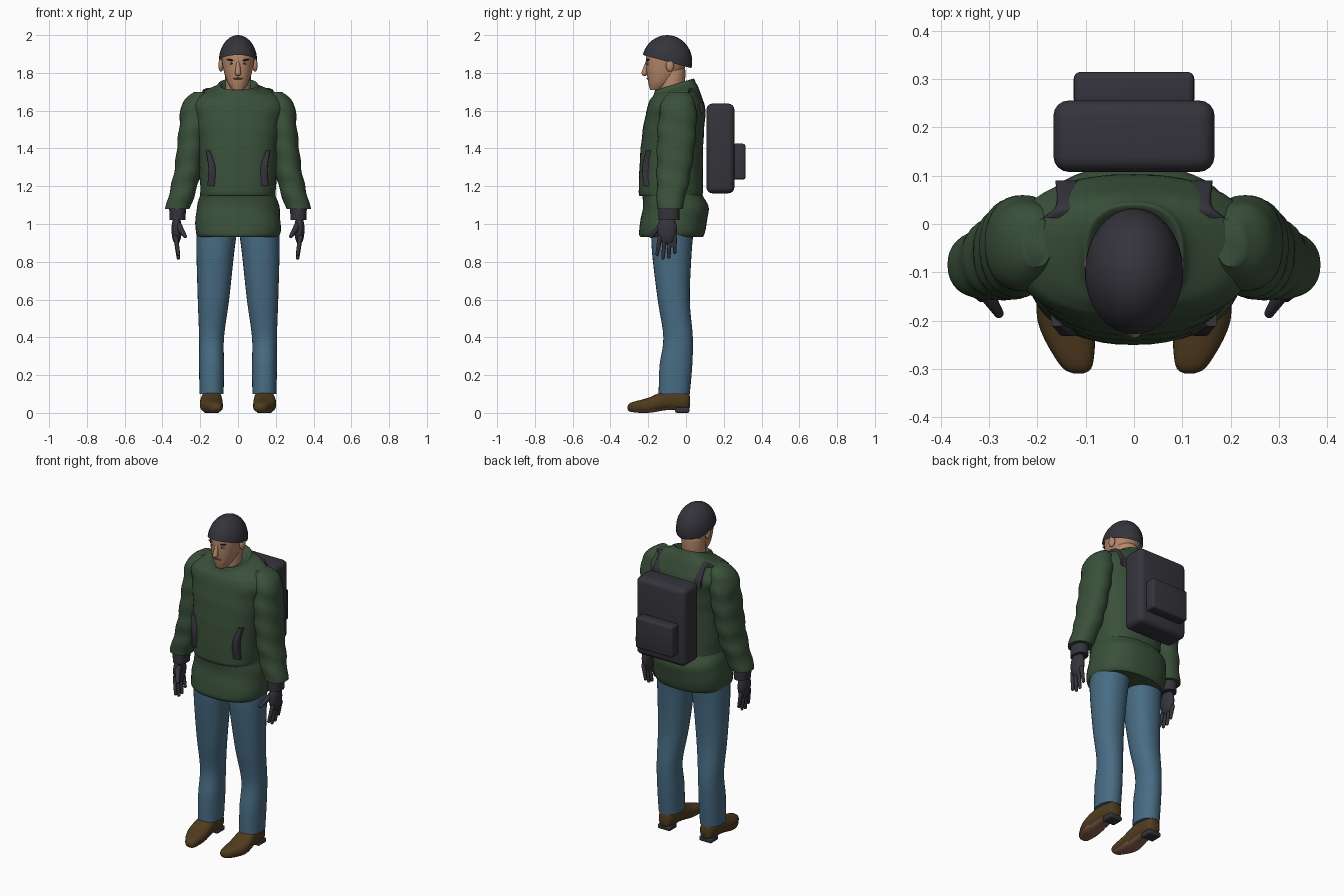
import bpy, bmesh
from math import sin, cos, pi, radians
from mathutils import Matrix, Vector

cube = bpy.data.objects.get("Cube")
if cube:
    bpy.data.objects.remove(cube, do_unlink=True)


def material(name, *rgb):
    mat = bpy.data.materials.new(name)
    mat.use_nodes = True
    mat.diffuse_color = (*rgb, 1)
    shader = mat.node_tree.nodes["Principled BSDF"]
    shader.inputs["Base Color"].default_value = (*rgb, 1)
    shader.inputs["Roughness"].default_value = .8
    return mat


GREEN = material("jacket green", .042, .08, .042)
DENIM = material("denim blue", .065, .15, .23)
DARK = material("charcoal", .034, .034, .044)
SKIN = material("skin", .48, .25, .15)
LIP = material("lip", .24, .1, .07)
BROWN = material("shoe brown", .08, .045, .014)
SOLE = material("sole tan", .25, .12, .08)
HAIR = material("dark hair", .02, .014, .01)
WHITE = material("eye white", .5, .45, .4)


def finish(name, bm, *mats):
    bmesh.ops.recalc_face_normals(bm, faces=bm.faces)
    mesh = bpy.data.meshes.new(name)
    bm.to_mesh(mesh)
    bm.free()
    part = bpy.data.objects.new(name, mesh)
    bpy.context.collection.objects.link(part)
    for mat in mats:
        mesh.materials.append(mat)
    bpy.ops.object.select_all(action='DESELECT')
    part.select_set(True)
    bpy.context.view_layer.objects.active = part
    bpy.ops.object.shade_smooth_by_angle(angle=radians(50))
    return part


def smooth_rings(rings, steps):
    """Fill in between the rings with a Catmull-Rom curve."""
    rings = [Vector(ring) for ring in rings]
    last = len(rings) - 1
    for i in range(last):
        before, start = rings[max(i - 1, 0)], rings[i]
        end, after = rings[i + 1], rings[min(i + 2, last)]
        for step in range(steps):
            t = step / steps
            slope_in, slope_out = (end - before) / 2, (after - start) / 2
            ease = t * t * (3 - 2 * t)
            yield (start.lerp(end, ease) + slope_in * t * (1 - t) ** 2
                   - slope_out * t * t * (1 - t))
    yield rings[last]


def loft(name, rings, *mats, side=None, along_y=False, power=2.2, segs=32, steps=5, fold=0, collar=None):
    """Rings are (position, half width, low, high), then centre x for parts that have a side."""
    bm = bmesh.new()
    loops = []
    for ring in smooth_rings(rings, steps):
        pos, half, low, high = ring[:4]
        centre = ring[4] if side else 0
        lean = min(.3, 5 * max(0, pos - collar)) if collar else 0
        loop = []
        for j in range(segs):
            angle = 2 * pi * j / segs
            c, s = cos(angle), sin(angle)
            # Rounded-rectangle section with optional padded folds
            puff = 1 + fold * sin(52 * pos + c + 1.5 * s)
            x = centre + half * puff * abs(c) ** (2 / power) * (1 if c > 0 else -1)
            v = (high - low) / 2 * puff * abs(s) ** (2 / power) * (1 if s > 0 else -1)
            across, up = (low + high) / 2 + v, pos + lean * v
            x *= side or 1
            loop.append(bm.verts.new((x, up, across) if along_y else (x, across, up)))
        loops.append(loop)
    for a, b in zip(loops, loops[1:]):
        for j in range(segs):
            bm.faces.new((a[j - 1], a[j], b[j], b[j - 1]))
    bm.faces.new(loops[0])
    bm.faces.new(loops[-1])
    return finish(name, bm, *mats)


def ellipsoid(name, centre, radii, mat, turn=0, cut=None):
    bm = bmesh.new()
    place = Matrix.Translation(centre) @ Matrix.Rotation(turn, 4, 'Y') @ Matrix.Diagonal((*radii, 1))
    bmesh.ops.create_uvsphere(bm, u_segments=32, v_segments=20, radius=1, matrix=place)
    if cut:
        bmesh.ops.bisect_plane(bm, geom=bm.verts[:] + bm.edges[:] + bm.faces[:],
                               plane_co=centre, plane_no=cut, clear_inner=True)
        bmesh.ops.holes_fill(bm, edges=[e for e in bm.edges if e.is_boundary])
    return finish(name, bm, mat)


def capsule(name, start, end, start_radius, end_radius, mat):
    start, end = Vector(start), Vector(end)
    turn = (end - start).to_track_quat('Z', 'Y')
    bm = bmesh.new()
    bmesh.ops.create_uvsphere(bm, u_segments=16, v_segments=12, radius=1)
    for v in bm.verts:
        base, radius = (start, start_radius) if v.co.z < 0 else (end, end_radius)
        v.co = base + turn @ (v.co * radius)
    return finish(name, bm, mat)


def box(name, centre, size, mat, bevel):
    bm = bmesh.new()
    bmesh.ops.create_cube(bm, size=1, matrix=Matrix.Translation(centre) @ Matrix.Diagonal((*size, 1)))
    bmesh.ops.bevel(bm, geom=bm.edges[:], offset=bevel, segments=4, profile=.5, affect='EDGES')
    return finish(name, bm, mat)


# Jacket body with gathered waist and raised collar
loft("jacket_body", [
    (.93, .21, -.24, .09), (.96, .225, -.25, .1), (1.08, .22, -.23, .12), (1.15, .2, -.23, .09),
    (1.17, .2, -.25, .09), (1.4, .21, -.24, .09), (1.55, .23, -.22, .1), (1.63, .25, -.2, .1),
    (1.69, .2, -.18, .07), (1.72, .12, -.17, .05), (1.74, .1, -.16, .04), (1.72, .08, -.14, .01)],
    GREEN, power=2.4, segs=48, fold=.009, collar=1.66)

# Neck, head and face
capsule("neck", (0, -.08, 1.66), (0, -.07, 1.8), .068, .068, SKIN)
loft("head", [(1.71, .03, -.19, -.13), (1.75, .056, -.2, -.07), (1.82, .078, -.21, -.01),
              (1.9, .088, -.21, .02), (1.95, .07, -.18, 0)], SKIN)
capsule("nose", (0, -.205, 1.86), (0, -.22, 1.8), .008, .016, SKIN)
ellipsoid("mouth", (0, -.2, 1.77), (.026, .009, .005), LIP)

# Knitted cap, lower at the back
ellipsoid("cap", (0, -.1, 1.86), (.102, .133, .14), DARK, cut=(0, .27, 1))

# Backpack
box("backpack", (0, .182, 1.4), (.334, .148, .475), DARK, .032)
box("backpack_pocket", (0, .28, 1.33), (.25, .07, .19), DARK, .014)

for s, label in ((1, "left_"), (-1, "right_")):
    # Face pairs
    ellipsoid(label + "ear", (s * .09, -.085, 1.84), (.014, .022, .034), SKIN)
    ellipsoid(label + "eye", (s * .033, -.198, 1.85), (.013, .008, .006), WHITE)
    ellipsoid(label + "pupil", (s * .033, -.204, 1.85), (.005, .004, .005), HAIR)
    ellipsoid(label + "brow", (s * .036, -.2, 1.868), (.023, .01, .005), HAIR, turn=-s * .15)

    # Padded sleeve
    loft(label + "sleeve", [
        (1.7, .03, -.09, .01, .2), (1.64, .075, -.13, .05, .22), (1.5, .073, -.15, .055, .24),
        (1.3, .07, -.155, .03, .265), (1.2, .07, -.155, .01, .285), (1.08, .065, -.155, -.02, .32)],
        GREEN, side=s, fold=.035, steps=8)

    # Glove: cuff, palm, fingers and thumb
    loft(label + "glove_cuff", [(1.1, .045, -.145, -.035, .32), (1.02, .042, -.145, -.035, .32)], DARK, side=s)
    ellipsoid(label + "palm", (s * .325, -.1, .97), (.027, .052, .08), DARK)
    for i, (finger, tip) in enumerate((("index", .84), ("middle", .82), ("ring", .825), ("little", .85))):
        capsule(label + finger + "_finger", (s * .33, .026 * i - .138, .93),
                (s * .316, .031 * i - .153, tip), .013, .009, DARK)
    capsule(label + "thumb", (s * .315, -.13, .99), (s * .28, -.185, .935), .02, .01, DARK)

    # Trouser leg
    loft(label + "trouser_leg", [
        (1, .11, -.185, .045, .11), (.85, .1, -.18, .03, .12), (.6, .083, -.15, .02, .13),
        (.4, .066, -.12, .036, .14), (.25, .066, -.14, .033, .14), (.1, .064, -.145, .02, .14)],
        DENIM, side=s)

    # Shoe with a tan sole and a dark heel
    shoe = loft(label + "shoe", [
        (-.31, .01, .02, .035, .115), (-.29, .035, .005, .055, .12), (-.2, .06, 0, .08, .14),
        (-.1, .054, .015, .12, .14), (0, .042, .015, .115, .14), (.02, .02, .03, .09, .14)],
        BROWN, SOLE, side=s, along_y=True, power=2.6)
    for face in shoe.data.polygons:
        if face.normal.z < -.7 and face.center.z < .04:
            face.material_index = 1
    box(label + "heel", (s * .14, -.02, .015), (.084, .075, .03), DARK, .01)

    # Backpack straps at the chest and over the shoulder
    loft(label + "chest_strap", [(1.2, .022, -.224, -.17, .14), (1.3, .019, -.232, -.17, .138),
                                 (1.39, .012, -.212, -.17, .16)], DARK, side=s, power=5)
    loft(label + "shoulder_strap", [(.09, .023, 1.58, 1.63, .14), (.04, .024, 1.62, 1.715, .137),
                                    (.012, .03, 1.64, 1.715, .16)], DARK, side=s, along_y=True, power=5)
